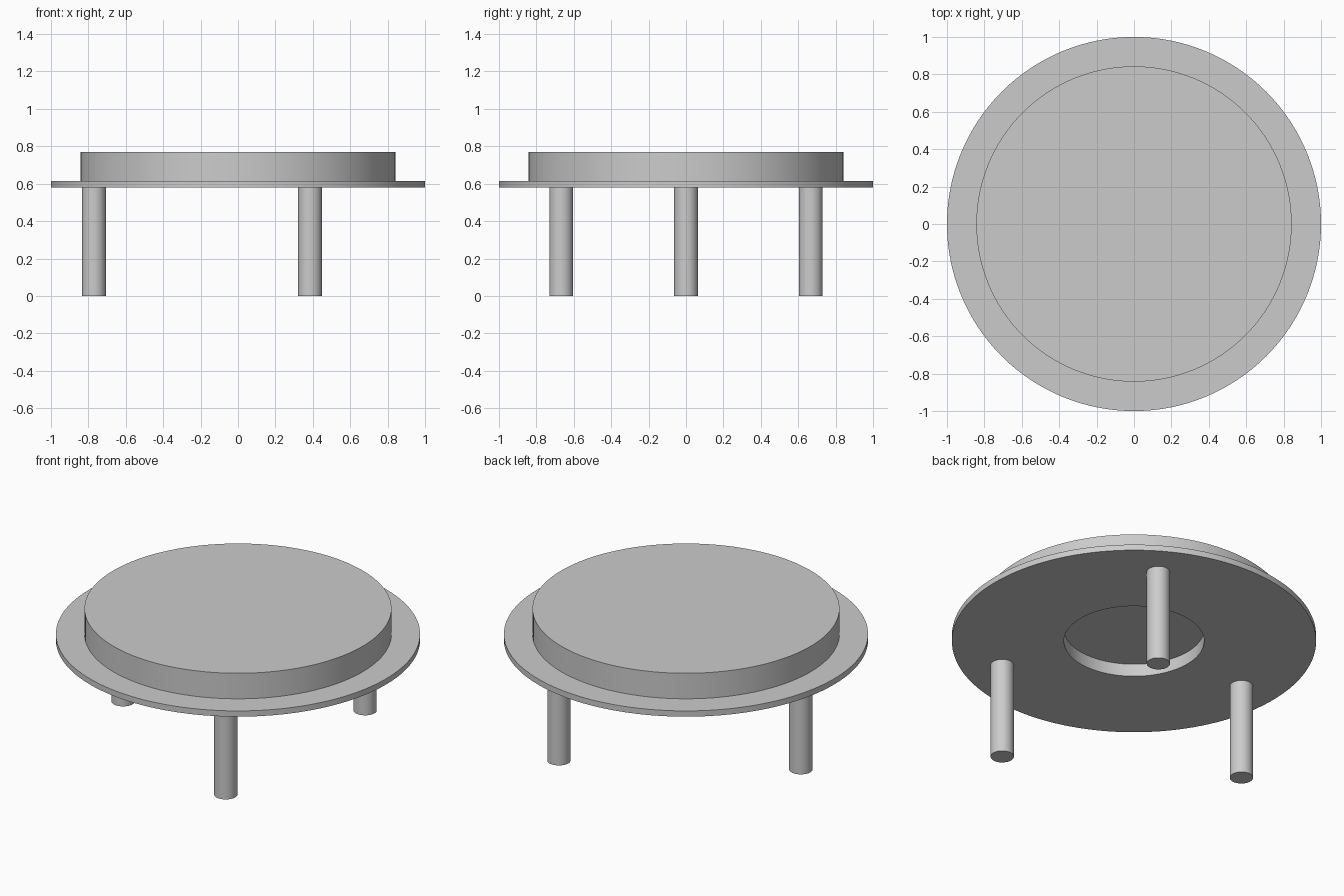
import bpy
import math

cube = bpy.data.objects.get("Cube")
if cube:
    bpy.data.objects.remove(cube, do_unlink=True)

# One plain grey for everything
grey = bpy.data.materials.new("plain_grey")
grey.use_nodes = True
colour = (0.6, 0.6, 0.6, 1.0)
grey.diffuse_color = colour
grey.node_tree.nodes["Principled BSDF"].inputs["Base Color"].default_value = colour


def lathe(name, profile, centre=(0, 0), steps=64):
    """Revolve (radius, height) points about z; zero radius closes an end."""
    verts, faces, rings = [], [], []
    for radius, z in profile:
        start = len(verts)
        for i in range(steps):
            a = math.tau * i / steps
            verts.append((radius * math.cos(a), radius * math.sin(a), z))
        rings.append(range(start, start + steps))
    for low, high in zip(rings, rings[1:]):
        for i in range(steps):
            j = (i + 1) % steps
            faces.append((low[i], low[j], high[j], high[i]))
    # Flat caps at both ends
    faces.append(tuple(reversed(rings[0])))
    faces.append(tuple(rings[-1]))
    mesh = bpy.data.meshes.new(name)
    mesh.from_pydata(verts, [], faces)
    mesh.materials.append(grey)
    obj = bpy.data.objects.new(name, mesh)
    obj.location = (centre[0], centre[1], 0)
    bpy.context.collection.objects.link(obj)
    bpy.ops.object.select_all(action="DESELECT")
    obj.select_set(True)
    bpy.context.view_layer.objects.active = obj
    bpy.ops.object.shade_smooth_by_angle(angle=math.radians(30))
    return obj


# Body: recess in the underside, thin flange, raised disc
flange_bottom, flange_top, top = 0.58, 0.615, 0.77
body_profile = [
    (0.385, 0.656),
    (0.385, flange_bottom),
    (1.0, flange_bottom),
    (1.0, flange_top),
    (0.843, flange_top),
    (0.843, top),
]
lathe("flanged_body", body_profile, steps=128)

# Three round legs, evenly spaced
leg_circle, leg_radius = 0.77, 0.064
for name, degrees in (("right_leg", 180), ("front_left_leg", -60), ("back_left_leg", 60)):
    a = math.radians(degrees)
    lathe(name, [(leg_radius, 0), (leg_radius, flange_bottom)],
          (leg_circle * math.cos(a), leg_circle * math.sin(a)))
